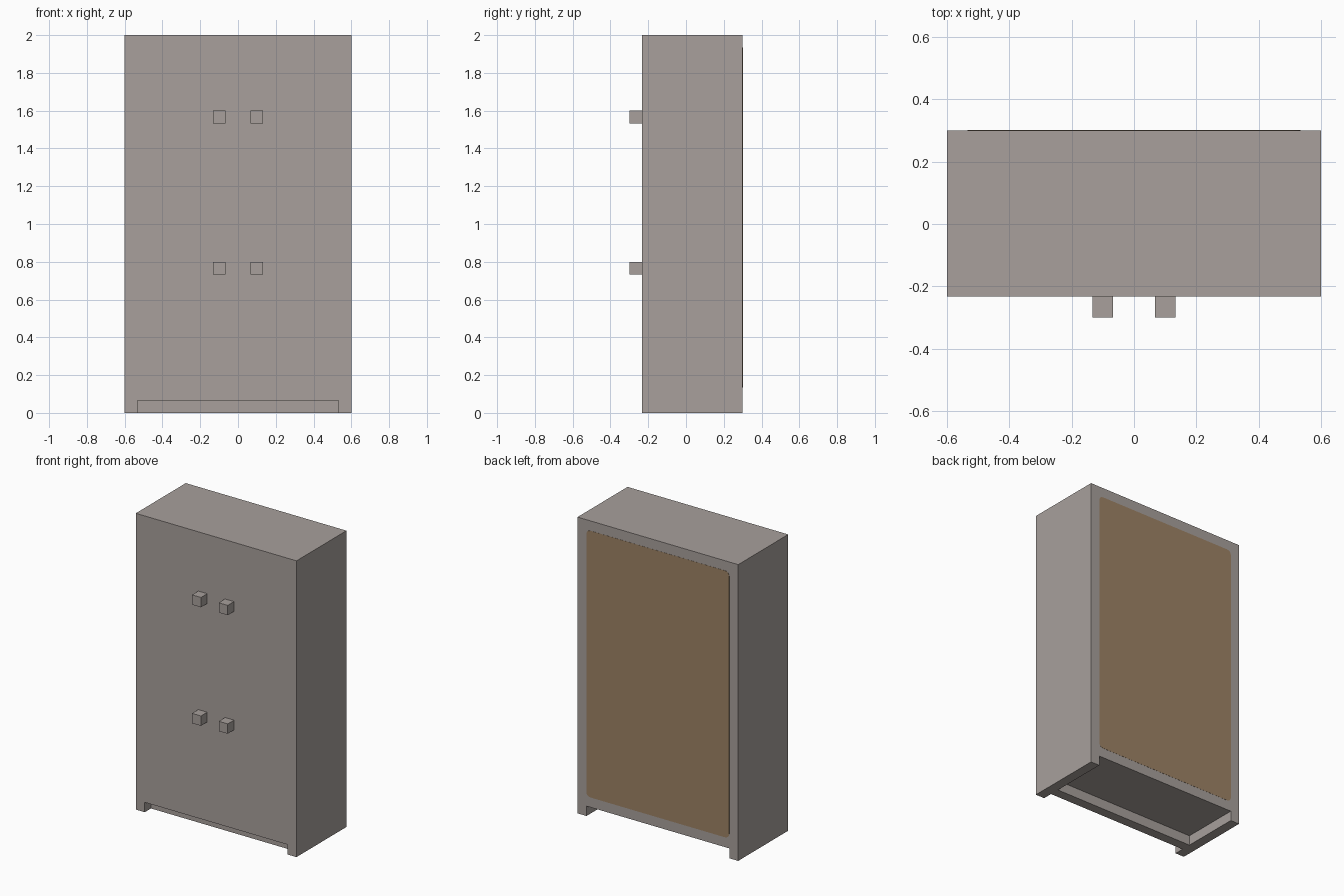
import bpy, bmesh, math
from mathutils import Vector

cube = bpy.data.objects.get("Cube")
if cube:
    bpy.data.objects.remove(cube, do_unlink=True)

U = 1 / 15                      # board thickness and knob size
W, FRONT, BACK, TOP = 0.6, -0.2333, 0.3, 2.0


def material(name, rgb):
    m = bpy.data.materials.new(name)
    m.use_nodes = True
    m.diffuse_color = (*rgb, 1)
    m.node_tree.nodes["Principled BSDF"].inputs["Base Color"].default_value = (*rgb, 1)
    return m


grey = material("warm grey", (0.392, 0.352, 0.332))
brown = material("backing brown", (0.337, 0.227, 0.130))


def extrude(name, outline, y0, y1, mat):
    """Extrude an x-z outline from y0 to y1."""
    bm = bmesh.new()
    face = bm.faces.new([bm.verts.new((x, y0, z)) for x, z in outline])
    moved = bmesh.ops.extrude_face_region(bm, geom=[face])["geom"]
    bmesh.ops.translate(bm, vec=Vector((0, y1 - y0, 0)),
                        verts=[v for v in moved if isinstance(v, bmesh.types.BMVert)])
    bmesh.ops.recalc_face_normals(bm, faces=bm.faces)
    mesh = bpy.data.meshes.new(name)
    bm.to_mesh(mesh)
    bm.free()
    mesh.materials.append(mat)
    obj = bpy.data.objects.new(name, mesh)
    bpy.context.collection.objects.link(obj)
    return obj


def rect(x0, x1, z0, z1):
    return [(x0, z0), (x1, z0), (x1, z1), (x0, z1)]


def rounded_rect(x0, x1, z0, z1, r, steps=4):
    pts = []
    corners = [(x1 - r, z1 - r), (x0 + r, z1 - r), (x0 + r, z0 + r), (x1 - r, z0 + r)]
    for i, (cx, cz) in enumerate(corners):
        for s in range(steps + 1):
            a = math.pi / 2 * (i + s / steps)
            pts.append((cx + r * math.cos(a), cz + r * math.sin(a)))
    return pts


# Cabinet body with the sides running down to the floor as feet
inner = W - U
extrude("cabinet_body",
        [(-W, 0), (-inner, 0), (-inner, U), (inner, U),
         (inner, 0), (W, 0), (W, TOP), (-W, TOP)], FRONT, BACK, grey)

# Recessed toe board between the feet
extrude("toe_board", rect(-inner, inner, 0, U), FRONT + U, FRONT + 2 * U, grey)

# Backing panel, a thin plate with rounded corners
extrude("back_panel", rounded_rect(-inner, inner, 2 * U, TOP - U, 0.03),
        BACK - 0.002, BACK + 0.001, brown)

# Two pairs of square door knobs
for row, z in (("lower", 11 * U), ("upper", 23 * U)):
    for side, x in (("right", -2 * U), ("left", U)):
        extrude(f"{row}_{side}_knob", rect(x, x + U, z, z + U), FRONT - U, FRONT, grey)
